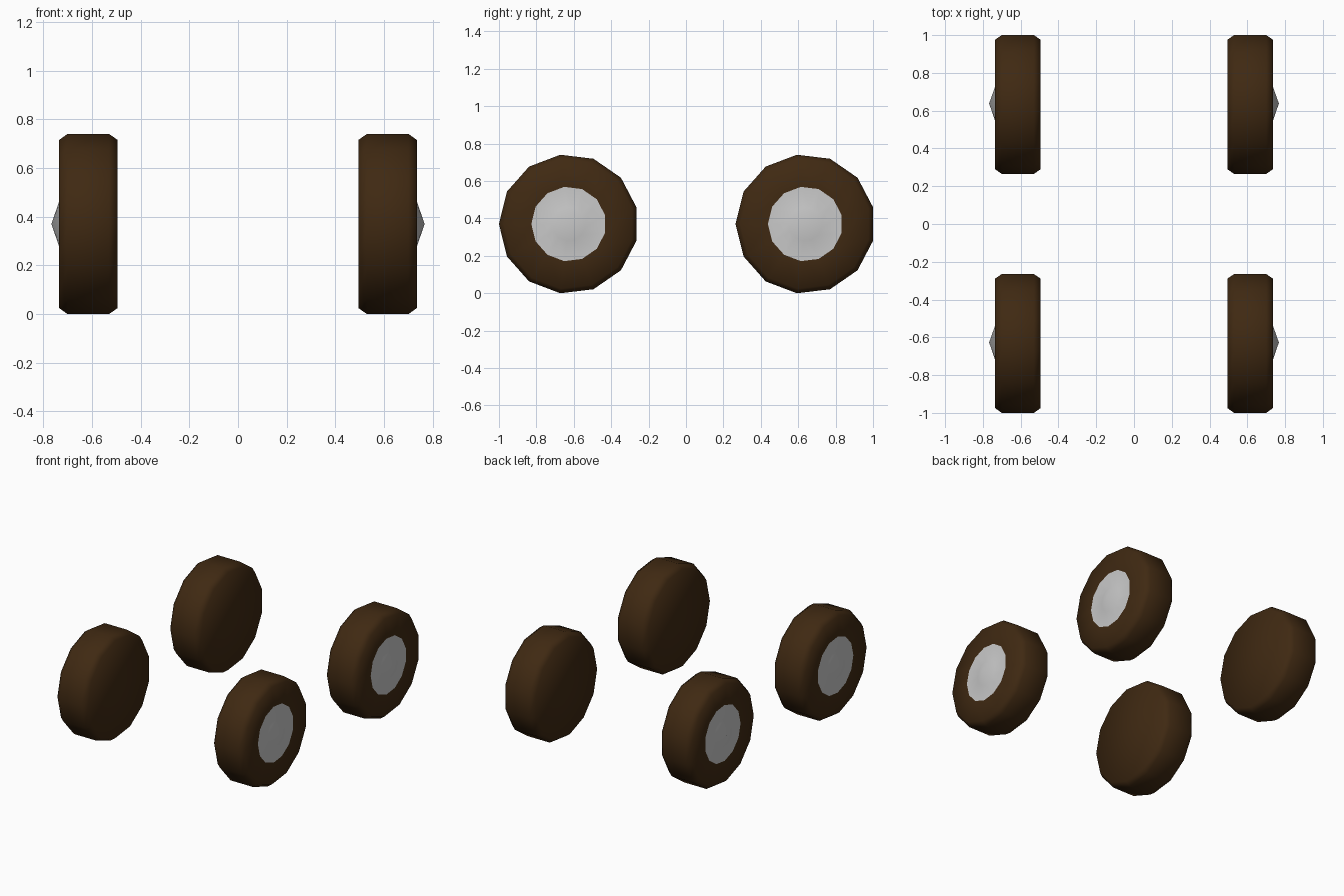
import bpy
import math

if "Cube" in bpy.data.objects:
    bpy.data.objects.remove(bpy.data.objects["Cube"])

SIDES = 13
AXLE_Z = 0.37


def material(name, rgb):
    m = bpy.data.materials.new(name)
    m.diffuse_color = (*rgb, 1.0)
    m.use_nodes = True
    m.node_tree.nodes["Principled BSDF"].inputs["Base Color"].default_value = m.diffuse_color
    return m


rubber = material("dark brown rubber", (0.05, 0.022, 0.006))
metal = material("light grey metal", (0.58, 0.58, 0.58))

# Profiles as (x, radius), running from the inner side to the outer side
TIRE = [(0.495, 0), (0.495, 0.348), (0.53, 0.373), (0.70, 0.373),
        (0.735, 0.348), (0.735, 0.2)]
HUB = [(0.735, 0.2), (0.736, 0.09), (0.767, 0)]


def lathe(name, profile, side, y, mat):
    """Spin a profile around the axle; side is +1 (right) or -1 (left)."""
    verts, faces, rings = [], [], []
    for x, r in profile:
        start = len(verts)
        n = SIDES if r > 0 else 1
        for j in range(n):
            a = 2 * math.pi * j / SIDES
            verts.append((side * x, y - r * math.cos(a), AXLE_Z + r * math.sin(a)))
        rings.append([start + j % n for j in range(SIDES)])
    for a, b in zip(rings, rings[1:]):
        for j in range(SIDES):
            k = (j + 1) % SIDES
            face = list(dict.fromkeys((a[j], b[j], b[k], a[k])))
            faces.append(face if side > 0 else face[::-1])
    mesh = bpy.data.meshes.new(name)
    mesh.from_pydata(verts, [], faces)
    mesh.materials.append(mat)
    for p in mesh.polygons:
        p.use_smooth = True
    obj = bpy.data.objects.new(name, mesh)
    bpy.context.collection.objects.link(obj)


# Four wheels, each a tire with a pointed hub cap on the outside
for end, y in (("front", -0.627), ("back", 0.638)):
    for hand, side in (("right", 1), ("left", -1)):
        lathe(f"{end}_{hand}_tire", TIRE, side, y, rubber)
        lathe(f"{end}_{hand}_hub", HUB, side, y, metal)
